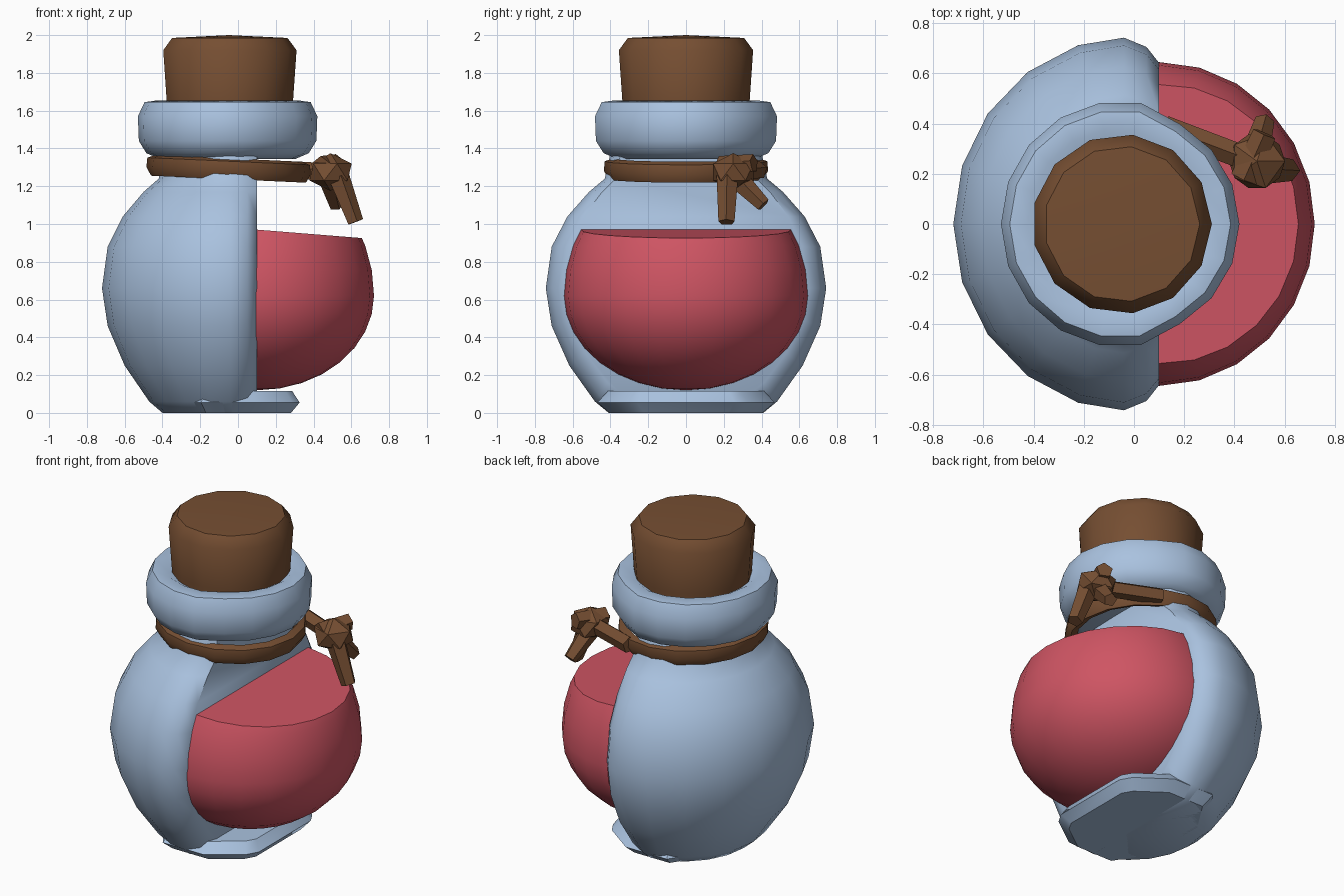
import bpy, bmesh, math
from mathutils import Vector, Matrix

if "Cube" in bpy.data.objects:
    bpy.data.objects.remove(bpy.data.objects["Cube"])


def material(name, rgb):
    m = bpy.data.materials.new(name)
    m.diffuse_color = (*rgb, 1)
    m.use_nodes = True
    m.node_tree.nodes["Principled BSDF"].inputs["Base Color"].default_value = m.diffuse_color
    return m


GLASS = material("pale blue glass", (0.40, 0.54, 0.74))
RED = material("red liquid", (0.62, 0.09, 0.125))
BROWN = material("brown cork and rope", (0.18, 0.077, 0.032))


def finish(bm, name, mat, angle=40):
    bmesh.ops.remove_doubles(bm, verts=bm.verts, dist=0.0005)
    bmesh.ops.recalc_face_normals(bm, faces=bm.faces)
    me = bpy.data.meshes.new(name)
    bm.to_mesh(me)
    bm.free()
    me.materials.append(mat)
    for p in me.polygons:
        p.use_smooth = True
    me.set_sharp_from_angle(angle=math.radians(angle))
    ob = bpy.data.objects.new(name, me)
    bpy.context.collection.objects.link(ob)
    return ob


def lathe(profile, n, cx=0.0, sy=1.0, closed=False):
    """Revolve (radius, z) points; a zero radius closes the end."""
    bm = bmesh.new()
    rings = []
    for r, z in profile:
        if r == 0:
            rings.append([bm.verts.new((cx, 0, z))] * n)
        else:
            rings.append([bm.verts.new((cx + r * math.cos(2 * math.pi * i / n),
                                        sy * r * math.sin(2 * math.pi * i / n), z)) for i in range(n)])
    pairs = list(zip(rings, rings[1:]))
    if closed:
        pairs.append((rings[-1], rings[0]))
    for a, b in pairs:
        for i in range(n):
            j = (i + 1) % n
            quad = list(dict.fromkeys([a[i], a[j], b[j], b[i]]))
            bm.faces.new(quad)
    return bm


def cut(bm, co, no):
    """Remove the side the normal points to; return the open edges."""
    g = bm.verts[:] + bm.edges[:] + bm.faces[:]
    bmesh.ops.bisect_plane(bm, geom=g, plane_co=co, plane_no=no, clear_outer=True)
    return [e for e in bm.edges if e.is_boundary]


# Glass body: back half of a round flask with a bevelled cut rim
bm = lathe([(0, 0), (.40, 0), (.47, .06), (.60, .25), (.69, .46), (.72, .66), (.69, .88),
            (.61, 1.04), (.50, 1.17), (.42, 1.24), (.39, 1.38), (0, 1.38)], 20, sy=1.04)
edges = cut(bm, (-.04, 0, 0), (1, 0, 0))
for dx, sy, sz in ((.09, .95, .95), (.05, .91, .87)):
    ext = bmesh.ops.extrude_edge_only(bm, edges=edges)["geom"]
    for v in (g for g in ext if isinstance(g, bmesh.types.BMVert)):
        v.co.x += dx
        v.co.y *= sy
        if v.co.z < .65:
            v.co.z = .65 + (v.co.z - .65) * sz
    edges = [g for g in ext if isinstance(g, bmesh.types.BMEdge)]
bmesh.ops.holes_fill(bm, edges=edges, sides=0)
finish(bm, "glass_body", GLASS, 45)

# Glass foot: thick faceted plate reaching under the liquid
bm = bmesh.new()
half = [(.85, .62), (.88, .70), (.30, 1.0), (-.55, 1.0), (-1.0, .5)]
half[0] = (1.0, .55)
outline = half + [(x, -y) for x, y in reversed(half)]
rings = [[bm.verts.new((s * .33 * x - .01, s * .46 * y, z)) for x, y in outline]
         for s, z in ((.88, 0), (1.02, .055), (.90, .115))]
for a, b in zip(rings, rings[1:]):
    for i in range(len(a)):
        j = (i + 1) % len(a)
        bm.faces.new((a[i], a[j], b[j], b[i]))
bm.faces.new(rings[0])
bm.faces.new(rings[-1])
finish(bm, "glass_foot", GLASS, 35)

# Glass collar: fat rolled lip, slightly narrower over the cutaway side
bm = lathe([(0, 1.36), (.36, 1.345), (.43, 1.375), (.47, 1.44), (.475, 1.57), (.44, 1.645),
            (.37, 1.655), (.31, 1.62), (0, 1.62)], 18, cx=-.055, sy=1.03)
for v in bm.verts:
    if v.co.x > .1:
        v.co.y *= .94
finish(bm, "glass_collar", GLASS, 50)

# Liquid: half ellipsoid with a nearly level top
bm = bmesh.new()
bmesh.ops.create_uvsphere(bm, u_segments=24, v_segments=16, radius=1)
for v in bm.verts:
    v.co = Vector((.1 + .62 * v.co.x, .645 * v.co.y, .62 + (.70 if v.co.z > 0 else .50) * v.co.z))
e = cut(bm, (.095, 0, 0), (-1, 0, 0))
bmesh.ops.holes_fill(bm, edges=e, sides=0)
e = cut(bm, (.1, 0, .97), (.08, 0, 1))
bmesh.ops.holes_fill(bm, edges=e, sides=0)
finish(bm, "liquid", RED, 40)

# Cork stopper
bm = lathe([(0, 1.55), (.335, 1.55), (.34, 1.66), (.358, 1.92), (.31, 1.985), (0, 2.0)], 13, cx=-.048)
finish(bm, "cork", BROWN, 40)

# Rope loop around the neck, tilted down toward the knot
bm = lathe([(.37, 1.26), (.41, 1.245), (.435, 1.29), (.43, 1.34), (.39, 1.355), (.36, 1.31)],
           16, cx=-.05, closed=True)
for v in bm.verts:
    v.co.z -= .01 + .045 * v.co.x
finish(bm, "rope_loop", BROWN, 50)


# Knot: a faceted lump, the strand leading to it and two loose tails
def strand(bm, a, b, r1, r2, seg=5):
    a, b = Vector(a), Vector(b)
    d = b - a
    m = Matrix.Translation((a + b) / 2) @ d.to_track_quat('Z', 'Y').to_matrix().to_4x4()
    bmesh.ops.create_cone(bm, cap_ends=True, segments=seg, radius1=r1, radius2=r2,
                          depth=d.length, matrix=m)


bm = bmesh.new()
bmesh.ops.create_icosphere(bm, subdivisions=1, radius=1,
                           matrix=Matrix.Translation((.49, .25, 1.275)) @ Matrix.Diagonal((.125, .125, .10, 1)))
strand(bm, (.12, .385, 1.285), (.45, .26, 1.275), .05, .05)
strand(bm, (.44, .18, 1.30), (.52, .36, 1.32), .06, .05)
strand(bm, (.53, .22, 1.25), (.62, .215, 1.01), .06, .045)
strand(bm, (.48, .27, 1.24), (.52, .41, 1.10), .06, .04)
finish(bm, "rope_knot", BROWN, 35)
